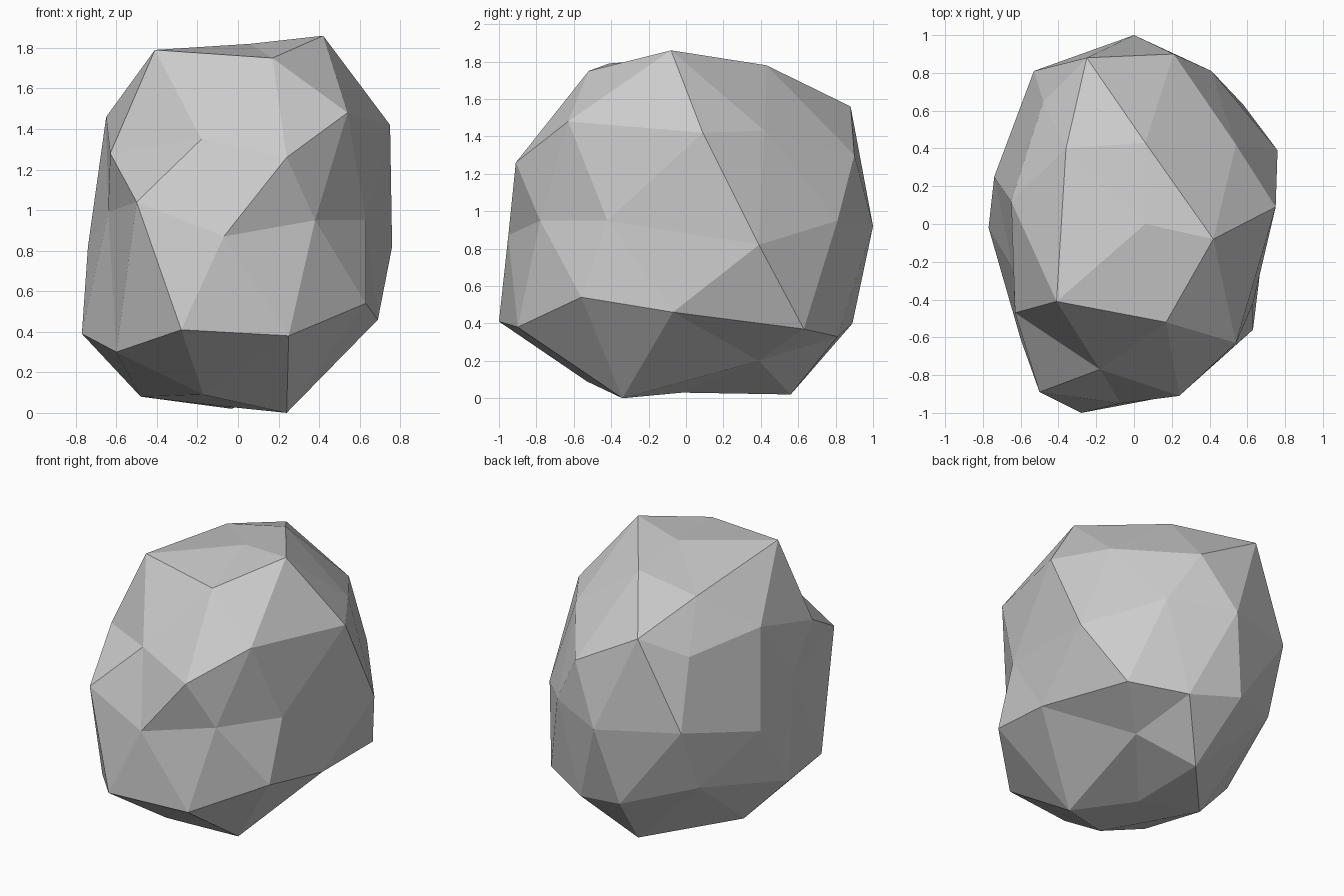
import bpy
import bmesh
from math import atan2, tau
from mathutils import Vector

# Remove the default object if present
default_cube = bpy.data.objects.get("Cube")
if default_cube is not None:
    bpy.data.objects.remove(default_cube, do_unlink=True)


def make_material(name, colour):
    """Plain flat colour for both viewport and render."""
    material = bpy.data.materials.new(name)
    material.use_nodes = True
    material.diffuse_color = colour
    material.node_tree.nodes["Principled BSDF"].inputs["Base Color"].default_value = colour
    return material


def turn(vert):
    """Angle of a vertex around the vertical axis, counter-clockwise from +x."""
    return (atan2(vert.co.y, vert.co.x) + 0.01) % tau


def reshape_ring(verts, lowest, highest, outline):
    """Move one level of the ball onto a chipped outline, in order of angle."""
    ring = [v for v in verts if lowest < v.co.z < highest]
    ring.sort(key=turn)
    return list(zip(ring, map(Vector, outline)))


# Chipped outlines of the boulder, each running counter-clockwise
crown = [(0.06, 0, 1.82)]
shoulder = [(.42, -.08, 1.86), (.06, .43, 1.78), (-.36, .4, 1.7),
            (-.41, -.41, 1.79), (.17, -.52, 1.75)]
upper_side = [(.75, .09, 1.42), (.54, .42, 1.43), (.21, .9, 1.3),
              (-.25, .88, 1.56), (-.48, .65, 1.41), (-.65, .12, 1.46),
              (-.63, -.47, 1.28), (-.18, -.77, 1.35), (.24, -.91, 1.26),
              (.54, -.63, 1.48)]
waist = [(.76, .39, .82), (.41, .81, .95), (0, 1, .92), (-.53, .81, .96),
         (-.74, .25, .82), (-.64, -.24, .99), (-.5, -.89, 1.04),
         (-.07, -.95, .87), (.38, -.78, .95), (.63, -.42, .95)]
lower_side = [(.69, -.07, .46), (.58, .63, .37), (.23, .81, .33),
              (-.12, .89, .4), (-.55, .64, .53), (-.77, -.02, .39),
              (-.6, -.61, .3), (-.28, -1, .41), (.25, -.9, .38),
              (.63, -.56, .54)]
underside = [(.31, .39, .2), (-.03, .56, .02), (-.48, .06, .08),
             (-.17, -.53, .09), (.24, -.34, 0)]
base = [(-.05, -.02, .03)]

# Boulder: a low-poly ball reshaped level by level
bm = bmesh.new()
bmesh.ops.create_icosphere(bm, subdivisions=2, radius=1)
moves = []
for lowest, highest, outline in (
    (0.95, 1.1, crown),
    (0.7, 0.95, shoulder),
    (0.2, 0.7, upper_side),
    (-0.2, 0.2, waist),
    (-0.7, -0.2, lower_side),
    (-0.95, -0.7, underside),
    (-1.1, -0.95, base),
):
    moves += reshape_ring(bm.verts, lowest, highest, outline)
for vert, target in moves:
    vert.co = target
bmesh.ops.recalc_face_normals(bm, faces=bm.faces)

mesh = bpy.data.meshes.new("boulder")
bm.to_mesh(mesh)
bm.free()
mesh.materials.append(make_material("stone grey", (0.6, 0.6, 0.6, 1)))
boulder = bpy.data.objects.new("boulder", mesh)
bpy.context.scene.collection.objects.link(boulder)
